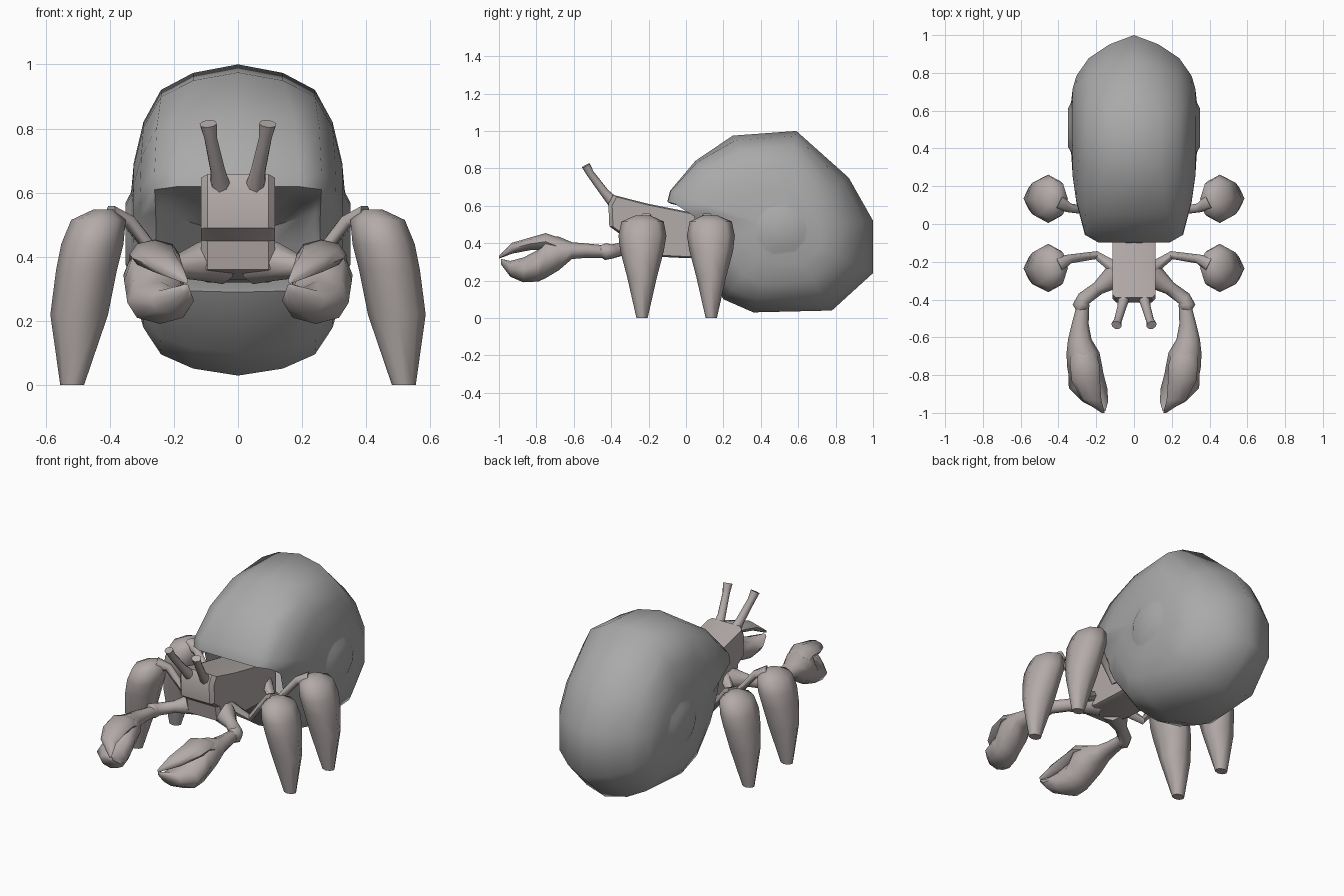
import bpy, bmesh, math
from mathutils import Vector

if "Cube" in bpy.data.objects:
    bpy.data.objects.remove(bpy.data.objects["Cube"])

flesh = bpy.data.materials.new("flesh")
flesh.diffuse_color = (0.45, 0.405, 0.395, 1)
flesh.use_nodes = True
flesh.node_tree.nodes["Principled BSDF"].inputs["Base Color"].default_value = flesh.diffuse_color
stone = bpy.data.materials.new("shell_grey")
stone.diffuse_color = (0.40, 0.40, 0.40, 1)
stone.use_nodes = True
stone.node_tree.nodes["Principled BSDF"].inputs["Base Color"].default_value = stone.diffuse_color


def finish(name, bm, mirror=False, mat=flesh, angle=62):
    bmesh.ops.recalc_face_normals(bm, faces=bm.faces[:])
    me = bpy.data.meshes.new(name)
    bm.to_mesh(me)
    bm.free()
    ob = bpy.data.objects.new(name, me)
    bpy.context.collection.objects.link(ob)
    me.materials.append(mat)
    bpy.ops.object.select_all(action='DESELECT')
    ob.select_set(True)
    bpy.context.view_layer.objects.active = ob
    bpy.ops.object.shade_smooth_by_angle(angle=math.radians(angle))
    if mirror:
        ob.modifiers.new("mirror", 'MIRROR')
    return ob


def tube(name, pts, n=8, axis=None, up=(0, 0, 1)):
    """Loft of ellipses; each point is x, y, z, radius[, second radius]."""
    bm = bmesh.new()
    rings = []
    for i, p in enumerate(pts):
        a, b = Vector(pts[max(i - 1, 0)][:3]), Vector(pts[min(i + 1, len(pts) - 1)][:3])
        t = Vector(axis) if axis else (b - a).normalized()
        s = t.cross(Vector(up)).normalized()
        u = s.cross(t)
        c, ra, rb = Vector(p[:3]), p[3], p[-1]
        rings.append([bm.verts.new(c + s * ra * math.cos(k) + u * rb * math.sin(k))
                      for k in (2 * math.pi * j / n for j in range(n))])
    for r, q in zip(rings, rings[1:]):
        for j in range(n):
            bm.faces.new((r[j], r[(j + 1) % n], q[(j + 1) % n], q[j]))
    bm.faces.new(rings[0])
    bm.faces.new(rings[-1])
    return finish(name, bm, mirror=True)


# Shell: side outline repeated in layers across x, shrinking toward the hub
CY, CZ = 0.51, 0.47
outline = [(-0.10, 0.62), (-0.085, 0.68), (0.05, 0.84), (0.25, 0.975), (0.59, 1.0),
           (0.87, 0.75), (1.0, 0.52), (1.0, 0.24), (0.78, 0.04), (0.36, 0.03),
           (0.20, 0.10), (0.08, 0.29), (0.03, 0.42), (0.0, 0.55)]
hub = [(.325, .42), (.332, .30), (.335, .27), (.35, .21)]
middle = [(0, 1), (.14, .95), (.24, .85), (.295, .66)] + hub
front = [(0, 1), (.19, .995), (.26, .93), (.305, .65)] + hub
rear = [(0, 1), (.13, .90), (.24, .75), (.305, .56)] + hub
bm = bmesh.new()
layers = []
for k in range(-7, 8):
    ring = []
    for y, z in outline:
        other = front if y < 0.5 else rear
        w = min(max((0.25 - y) / 0.3 if y < 0.5 else (y - 0.7) / 0.25, 0), 1)
        x, s = (b + (f - b) * w for b, f in zip(middle[abs(k)], other[abs(k)]))
        d = Vector((y - CY, z - CZ))
        if abs(k) > 4:                   # round hub
            d = d.normalized() * 0.48
        ring.append(bm.verts.new((math.copysign(x, k), CY + d.x * s, CZ + d.y * s)))
    layers.append(ring)
n = len(outline)
for k in range(14):
    for j in range(n):
        if 5 <= k <= 8 and j >= 11:      # leave the mouth open
            continue
        a, b = layers[k], layers[k + 1]
        bm.faces.new((a[j], a[(j + 1) % n], b[(j + 1) % n], b[j]))
bm.faces.new(layers[0])
bm.faces.new(layers[-1])
bmesh.ops.delete(bm, geom=[v for v in bm.verts if not v.link_faces], context='VERTS')
# Mouth lip and inner pouch
edges = [e for e in bm.edges if e.is_boundary]
for scale, dy in ((0.94, 0.02), (0.8, 0.15), (0.6, 0.15)):
    geo = bmesh.ops.extrude_edge_only(bm, edges=edges)['geom']
    edges = [g for g in geo if isinstance(g, bmesh.types.BMEdge)]
    for v in (g for g in geo if isinstance(g, bmesh.types.BMVert)):
        v.co = (v.co.x * scale, v.co.y + dy, 0.46 + (v.co.z - 0.46) * scale)
bmesh.ops.holes_fill(bm, edges=edges, sides=0)
finish("shell", bm, mat=stone, angle=50)

# Body and head: side profile lofted across x with chamfered flanks
profile = [(-0.39, 0.658), (-0.415, 0.61), (-0.41, 0.49), (-0.355, 0.45), (-0.34, 0.36),
           (-0.20, 0.33), (0.0, 0.32), (0.22, 0.32), (0.22, 0.52), (0.0, 0.57), (-0.2, 0.61)]
bm = bmesh.new()
rows = [[bm.verts.new((x, y + (-0.08 - y) * s, z + (0.47 - z) * s)) for y, z in profile]
        for x, s in ((-.115, .06), (-.095, 0), (.095, 0), (.115, .06))]
for a, b in zip(rows, rows[1:]):
    for j in range(len(profile)):
        bm.faces.new((a[j - 1], a[j], b[j], b[j - 1]))
bm.faces.new(rows[0])
bm.faces.new(rows[-1])
finish("body", bm, angle=30)

# Eye stalks
tube("eye_stalks", [(.052, -.38, .61, .034), (.063, -.435, .67, .024),
                    (.085, -.51, .77, .021), (.093, -.535, .815, .028, .024)])

# Claw arms
tube("claw_arms", [(.05, -.24, .39, .075), (.12, -.29, .385, .06), (.19, -.34, .37, .036),
                   (.265, -.395, .355, .038), (.28, -.43, .355, .045), (.272, -.46, .36, .03)])

# Claws: palm running into the lower finger, and a thin upper finger
ahead = (0, -1, 0)
tube("claws", [(.272, -.44, .355, .034), (.285, -.53, .36, .045, .038), (.287, -.61, .36, .062, .045),
               (.27, -.68, .345, .087, .09), (.262, -.75, .325, .093, .112),
               (.255, -.79, .28, .093, .085), (.243, -.87, .257, .102, .066),
               (.205, -.94, .263, .068, .042), (.165, -.99, .302, .014)], axis=ahead)
tube("upper_fingers", [(.27, -.68, .38, .07, .05), (.26, -.75, .408, .078, .046),
                       (.255, -.83, .397, .075, .034), (.225, -.93, .373, .052, .029),
                       (.163, -1.0, .325, .008)], axis=ahead)

# Walking legs: thin bent limb and heavy tapered shin, rear pair is a mirrored front pair
for name, flip in (("front", False), ("rear", True)):
    def place(pts):
        return [(p[0], -0.1 - p[1] if flip else p[1], *p[2:]) for p in pts]
    tube(name + "_limbs", place([(.09, -.24, .42, .035), (.20, -.165, .34, .022),
                                 (.34, -.185, .51, .024), (.40, -.215, .52, .045)]), n=6)
    tube(name + "_shins", place([(.517, -.235, 0, .037, .03), (.495, -.235, .22, .09, .08),
                                 (.472, -.235, .36, .095, .117), (.454, -.233, .44, .097, .128),
                                 (.435, -.232, .515, .085, .113), (.42, -.23, .548, .03, .04)]),
         axis=(0, 0, 1), up=(0, 1, 0))
